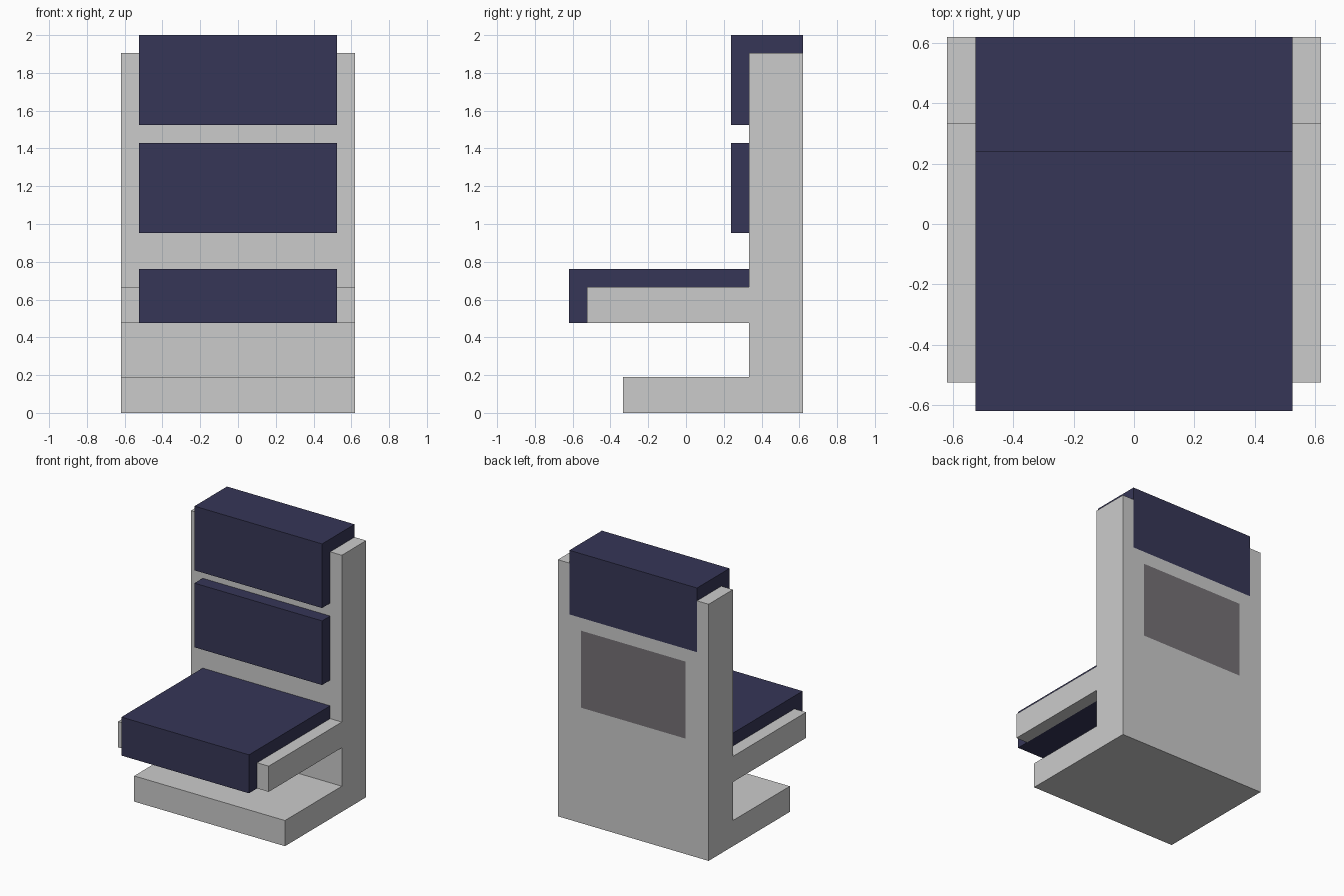
import bpy
import bmesh

if "Cube" in bpy.data.objects:
    bpy.data.objects.remove(bpy.data.objects["Cube"])

U = 2 / 21  # one design module; the seat is 21 modules tall


def material(name, color):
    mat = bpy.data.materials.new(name)
    mat.diffuse_color = color
    mat.use_nodes = True
    mat.node_tree.nodes["Principled BSDF"].inputs["Base Color"].default_value = mat.diffuse_color
    return mat


def finish(name, bm, mat=None):
    bmesh.ops.scale(bm, vec=(U, U, U), verts=bm.verts)
    bmesh.ops.recalc_face_normals(bm, faces=bm.faces)
    mesh = bpy.data.meshes.new(name)
    bm.to_mesh(mesh)
    bm.free()
    obj = bpy.data.objects.new(name, mesh)
    bpy.context.collection.objects.link(obj)
    if mat:
        mesh.materials.append(mat)
    return obj


def box(name, x, y, z, mat=None):
    """Box from (min, max) module ranges."""
    bm = bmesh.new()
    bmesh.ops.create_cube(bm, size=1)
    for v in bm.verts:
        v.co = [r[0] if c < 0 else r[1] for c, r in zip(v.co, (x, y, z))]
    return finish(name, bm, mat)


def side_profile(name, points, half_width):
    """Extrude a (y, z) outline across x."""
    bm = bmesh.new()
    face = bm.faces.new([bm.verts.new((-half_width, y, z)) for y, z in points])
    ext = bmesh.ops.extrude_face_region(bm, geom=[face])["geom"]
    verts = [g for g in ext if isinstance(g, bmesh.types.BMVert)]
    bmesh.ops.translate(bm, vec=(2 * half_width, 0, 0), verts=verts)
    return finish(name, bm)


def cut(target, name, x, y, z):
    cutter = box(name, x, y, z)
    cutter.hide_render = True
    cutter.hide_set(True)
    mod = target.modifiers.new(name, 'BOOLEAN')
    mod.operation = 'DIFFERENCE'
    mod.solver = 'EXACT'
    mod.object = cutter


navy = material("navy_upholstery", (0.037, 0.037, 0.095, 1))
dark = material("dark_panel", (0.18, 0.165, 0.18, 1))
pad = (-5.5, 5.5)

# Base and backrest shell, notched for the headrest and rear panel
frame = side_profile("frame", [(-3.5, 0), (6.5, 0), (6.5, 20), (3.5, 20),
                               (3.5, 2), (-3.5, 2)], 6.5)
cut(frame, "headrest_cutter", pad, (2, 8), (16, 22))
cut(frame, "panel_cutter", (-4.5, 4.5), (5.5, 8), (9, 15))

# Rails either side of the seat cushion
for side, x in (("left", (-6.5, -5.5)), ("right", (5.5, 6.5))):
    box("seat_rail_" + side, x, (-5.5, 3.5), (5, 7))

# Cushions
box("seat_cushion", pad, (-6.5, 3.5), (5, 8), navy)
box("back_cushion", pad, (2.5, 3.5), (10, 15), navy)
box("headrest", pad, (2.5, 6.5), (16, 21), navy)

# Flush panel on the rear of the backrest
box("rear_panel", (-4.5, 4.5), (5.5, 6.5), (9, 15), dark)
